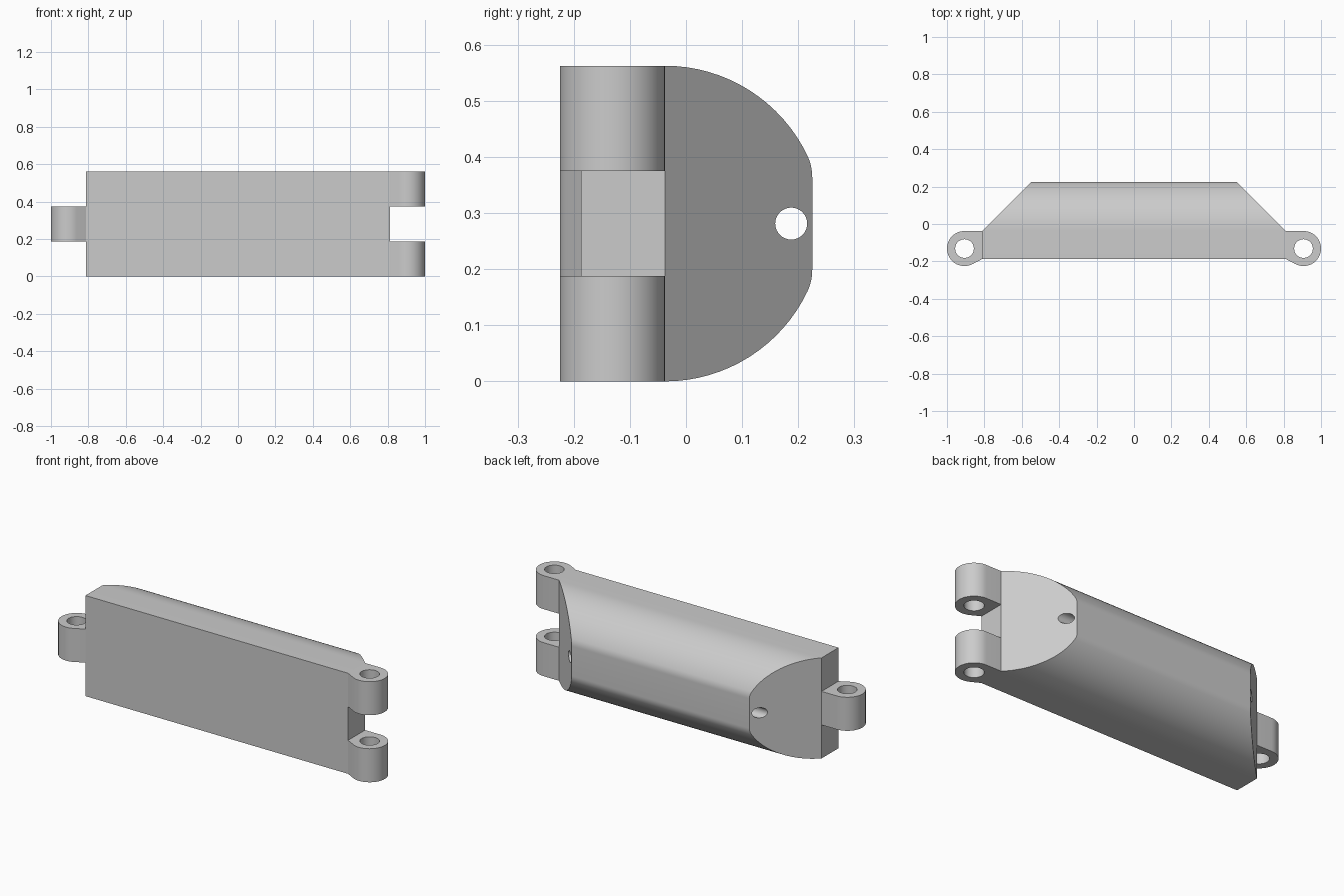
import bpy, bmesh
from math import sin, cos, pi, radians, atan2

if "Cube" in bpy.data.objects:
    bpy.data.objects.remove(bpy.data.objects["Cube"])

H = 0.5625            # body height
MID = H / 2
X_END = 0.8125        # half length of the straight back part
Y_FRONT, Y_STEP = -0.1875, -0.0375
PIN = (0.90625, -0.13125)   # hinge axis
R_OUT, R_PIN = 0.09375, 0.05


def finish(bm, name):
    bmesh.ops.recalc_face_normals(bm, faces=bm.faces)
    mesh = bpy.data.meshes.new(name)
    bm.to_mesh(mesh)
    bm.free()
    obj = bpy.data.objects.new(name, mesh)
    bpy.context.collection.objects.link(obj)
    return obj


def smooth(obj):
    bpy.ops.object.select_all(action='DESELECT')
    obj.select_set(True)
    bpy.context.view_layer.objects.active = obj
    bpy.ops.object.shade_smooth_by_angle(angle=radians(22))


def arc(cx, cy, r, a0, a1, n):
    return [(cx + r * cos(a0 + (a1 - a0) * i / n),
             cy + r * sin(a0 + (a1 - a0) * i / n)) for i in range(n + 1)]


# Body: domed section, ends cut at 45 degrees behind the step
blend = atan2(0.083, 0.1745)
upper = arc(0.137, MID + 0.083, 0.088, 0, blend, 5)
upper += arc(Y_STEP, MID, MID, blend, pi / 2, 16)[1:]
dome = [(y, H - z) for y, z in reversed(upper)] + upper
section = dome + [(Y_FRONT, H), (Y_FRONT, 0)]

bm = bmesh.new()
rings = []
for side in (-1, 1):
    ring = [bm.verts.new((side * (X_END - max(0, y - Y_STEP)), y, z))
            for y, z in section]
    n = len(dome)
    bm.faces.new(ring[:n])
    bm.faces.new([ring[n - 1], ring[n], ring[n + 1], ring[0]])
    rings.append(ring)
a, b = rings
for i in range(len(section)):
    j = (i + 1) % len(section)
    bm.faces.new((a[i], a[j], b[j], b[i]))
body = finish(bm, "body")

# Cord hole running the full length
bpy.ops.mesh.primitive_cylinder_add(vertices=32, radius=0.0285, depth=2.4,
                                    location=(0, 0.1875, MID),
                                    rotation=(0, pi / 2, 0))
cutter = bpy.context.object
cutter.name = "cord_hole_cutter"
cut = body.modifiers.new("cord_hole", 'BOOLEAN')
cut.operation, cut.solver, cut.object = 'DIFFERENCE', 'EXACT', cutter
bpy.context.view_layer.objects.active = body
bpy.ops.object.modifier_apply(modifier=cut.name)
bpy.data.objects.remove(cutter)
smooth(body)


# Hinge knuckles: rounded eye with a tangent neck and a pin hole
def knuckle(name, side, z0):
    bm = bmesh.new()
    outer = [(X_END, Y_STEP), (X_END, Y_FRONT)]
    outer += arc(*PIN, R_OUT, radians(-118), pi / 2, 30)
    hole = arc(*PIN, R_PIN, 0, 2 * pi, 32)[:-1]
    edges = []
    for loop in (outer, hole):
        vs = [bm.verts.new((side * x, y, z0)) for x, y in loop]
        edges += [bm.edges.new((vs[i - 1], vs[i])) for i in range(len(vs))]
    bmesh.ops.triangle_fill(bm, edges=edges, use_beauty=True)
    ext = bmesh.ops.extrude_face_region(bm, geom=bm.faces[:])
    bmesh.ops.translate(bm, vec=(0, 0, H / 3),
                        verts=[g for g in ext["geom"]
                               if isinstance(g, bmesh.types.BMVert)])
    smooth(finish(bm, name))


knuckle("left_knuckle", -1, H / 3)
knuckle("right_lower_knuckle", 1, 0)
knuckle("right_upper_knuckle", 1, 2 * H / 3)
